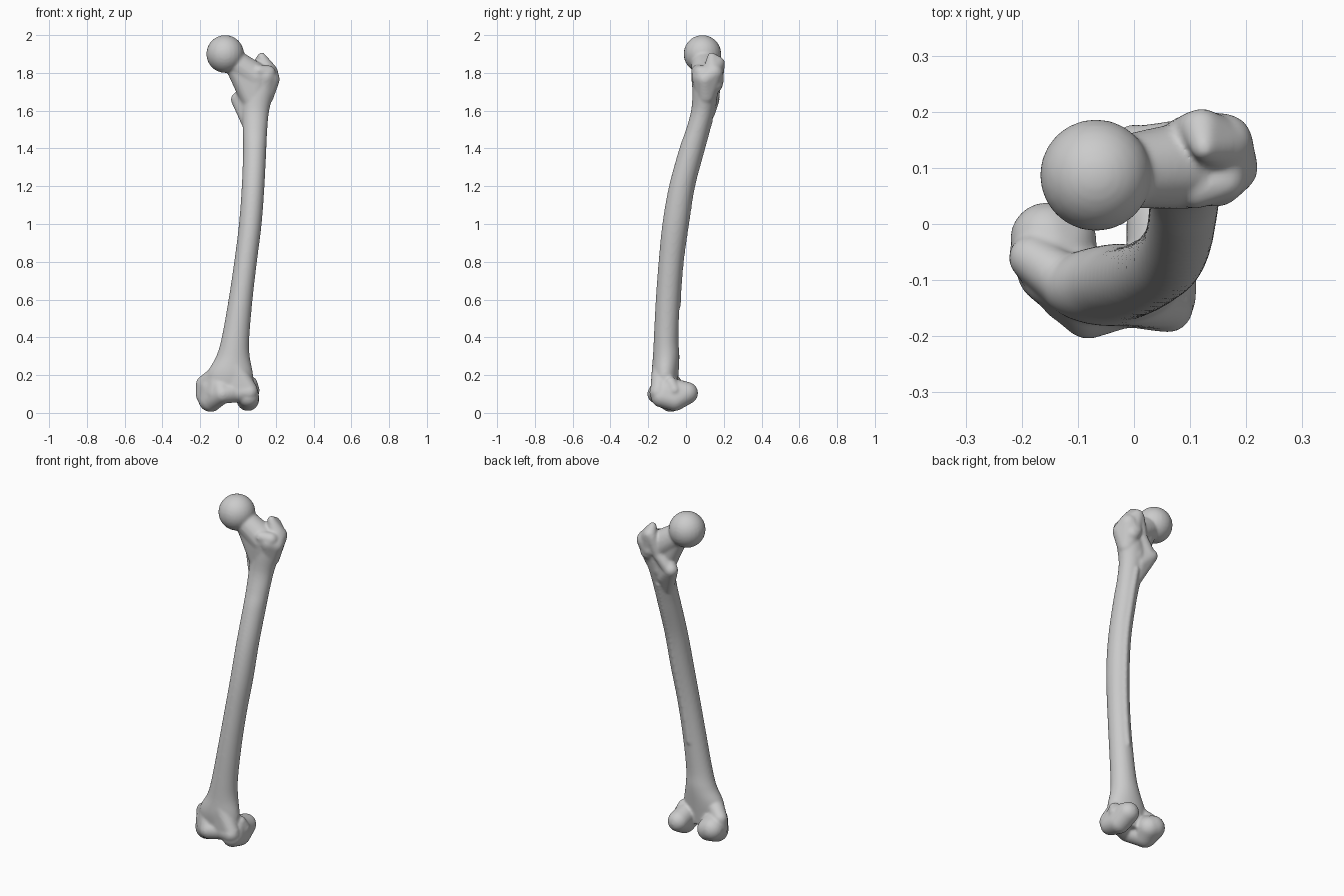
import bpy, bmesh
from math import cos, sin, pi
from mathutils import Matrix, Vector

cube = bpy.data.objects.get("Cube")
if cube:
    bpy.data.objects.remove(cube)

bone_mat = bpy.data.materials.new("bone grey")
bone_mat.use_nodes = True
BONE = (0.6, 0.6, 0.6, 1)
bone_mat.diffuse_color = BONE
bone_mat.node_tree.nodes["Principled BSDF"].inputs["Base Color"].default_value = BONE

parts = []


def finish(name, bm):
    bmesh.ops.recalc_face_normals(bm, faces=bm.faces)
    mesh = bpy.data.meshes.new(name)
    bm.to_mesh(mesh)
    bm.free()
    mesh.materials.append(bone_mat)
    obj = bpy.data.objects.new(name, mesh)
    bpy.context.collection.objects.link(obj)
    parts.append(obj)


def hull(name, *balls):
    """Convex skin stretched over balls given as (x, y, z, radius)."""
    bm = bmesh.new()
    for x, y, z, r in balls:
        bmesh.ops.create_uvsphere(bm, u_segments=24, v_segments=14, radius=r,
                                  matrix=Matrix.Translation((x, y, z)))
    if len(balls) > 1:
        res = bmesh.ops.convex_hull(bm, input=bm.verts)
        inner = {g for g in res["geom_interior"] if isinstance(g, bmesh.types.BMVert)}
        bmesh.ops.delete(bm, geom=list(inner), context="VERTS")
    finish(name, bm)


def chain(name, *balls):
    """Tapered limbs joining each ball to the next."""
    for a, b in zip(balls, balls[1:]):
        hull(name, a, b)


def spline(rows, steps=6):
    """Smooth curve through the rows."""
    rows = [Vector(r) for r in rows]
    out = []
    for i in range(len(rows) - 1):
        p0, p1 = rows[max(i - 1, 0)], rows[i]
        p2, p3 = rows[i + 1], rows[min(i + 2, len(rows) - 1)]
        for k in range(steps):
            t = k / steps
            out.append(p1 + (p2 - p0) * (t / 2)
                       + (p0 * 2 - p1 * 5 + p2 * 4 - p3) * (t * t / 2)
                       + (p1 * 3 - p0 - p2 * 3 + p3) * (t ** 3 / 2))
    return out + [rows[-1]]


# Shaft sections: height, side limits in x, front and back limits in y
sections = spline([
    (0.08, -0.16, 0.08, -0.17, -0.05),
    (0.2, -0.165, 0.08, -0.182, -0.04),
    (0.3, -0.115, 0.062, -0.175, -0.035),
    (0.4, -0.086, 0.06, -0.17, -0.04),
    (0.6, -0.05, 0.077, -0.16, -0.033),
    (0.8, -0.02, 0.1, -0.145, -0.018),
    (1.0, 0.005, 0.125, -0.125, 0.01),
    (1.2, 0.02, 0.14, -0.09, 0.042),
    (1.4, 0.027, 0.15, -0.035, 0.095),
    (1.5, 0.025, 0.155, 0.0, 0.122),
    (1.6, 0.022, 0.165, 0.027, 0.15),
    (1.7, 0.03, 0.19, 0.035, 0.17),
    (1.78, 0.06, 0.2, 0.04, 0.17)])
SIDES = 32
bm = bmesh.new()
rings = []
for z, xl, xr, yf, yb in sections:
    rings.append([bm.verts.new(((xl + xr) / 2 + (xr - xl) / 2 * cos(a),
                                (yf + yb) / 2 + (yb - yf) / 2 * sin(a), z))
                  for a in (2 * pi * i / SIDES for i in range(SIDES))])
for low, high in zip(rings, rings[1:]):
    for i in range(SIDES):
        j = (i + 1) % SIDES
        bm.faces.new((low[i], low[j], high[j], high[i]))
bm.faces.new(rings[0][::-1])
bm.faces.new(rings[-1])
finish("shaft", bm)

# Rough ridge down the back of the shaft
chain("back_ridge", *[((xl + xr) / 2, yb - 0.011, z, 0.018)
                      for z, xl, xr, yf, yb in sections if 0.55 < z < 1.55])

# Ball head and neck
hull("head", (-0.068, 0.087, 1.9, 0.1))
hull("neck", (-0.03, 0.092, 1.867, 0.064), (0.095, 0.105, 1.775, 0.078))
hull("neck_base", (-0.005, 0.095, 1.82, 0.055), (0.085, 0.1, 1.64, 0.062),
     (0.1, 0.1, 1.76, 0.07))

# Greater trochanter: outer mass, upper peak and front shoulder
hull("outer_knob", (0.145, 0.085, 1.78, 0.055), (0.175, 0.1, 1.765, 0.046),
     (0.16, 0.145, 1.8, 0.052), (0.14, 0.105, 1.68, 0.05), (0.13, 0.155, 1.76, 0.045))
hull("knob_peak", (0.12, 0.168, 1.85, 0.038), (0.155, 0.14, 1.81, 0.05),
     (0.125, 0.135, 1.886, 0.022), (0.14, 0.15, 1.74, 0.045))
hull("front_shoulder", (0.11, 0.06, 1.81, 0.033), (0.16, 0.08, 1.8, 0.04),
     (0.13, 0.09, 1.74, 0.05))

# Crest running down to the lesser trochanter
chain("back_crest", (0.11, 0.17, 1.84, 0.033), (0.075, 0.155, 1.74, 0.03),
      (0.01, 0.142, 1.66, 0.034))
hull("lesser_knob", (0.0, 0.14, 1.66, 0.038), (0.06, 0.115, 1.6, 0.043),
     (0.065, 0.11, 1.7, 0.05), (0.06, 0.085, 1.52, 0.035))

# Inner condyle and its side bump
hull("inner_condyle", (-0.155, -0.027, 0.1, 0.066), (-0.13, -0.03, 0.09, 0.064),
     (-0.145, -0.08, 0.07, 0.065), (-0.14, -0.09, 0.13, 0.06))
hull("inner_side_bump", (-0.183, -0.06, 0.155, 0.04), (-0.185, -0.06, 0.09, 0.038),
     (-0.11, -0.11, 0.2, 0.05), (-0.11, -0.12, 0.1, 0.06))
hull("inner_front", (-0.145, -0.08, 0.07, 0.064), (-0.082, -0.155, 0.1, 0.05),
     (-0.1, -0.12, 0.16, 0.05))

# Outer condyle and its side bump
hull("outer_condyle", (0.045, 0.005, 0.105, 0.059), (0.052, -0.06, 0.07, 0.06),
     (0.055, -0.13, 0.085, 0.056), (0.045, -0.09, 0.13, 0.058))
hull("outer_side_bump", (0.083, -0.06, 0.12, 0.032), (0.07, -0.08, 0.16, 0.032),
     (0.05, -0.09, 0.08, 0.05))

# Grooved front surface between the condyles
chain("kneecap_groove", (-0.082, -0.155, 0.1, 0.05), (-0.015, -0.128, 0.11, 0.056),
      (0.06, -0.148, 0.11, 0.046))
hull("front_rise", (-0.015, -0.128, 0.11, 0.056), (0.06, -0.145, 0.12, 0.044),
     (-0.015, -0.13, 0.24, 0.05))

# Fuse all parts into a single smooth skin
bpy.ops.object.select_all(action="DESELECT")
for obj in parts:
    obj.select_set(True)
bone = parts[0]
bpy.context.view_layer.objects.active = bone
bpy.ops.object.join()
bone.name = "thigh_bone"
remesh = bone.modifiers.new("fuse", "REMESH")
remesh.mode = "VOXEL"
remesh.voxel_size = 0.007
remesh.use_smooth_shade = True
soften = bone.modifiers.new("soften", "SMOOTH")
soften.factor = 0.5
soften.iterations = 8
for mod in ("fuse", "soften"):
    bpy.ops.object.modifier_apply(modifier=mod)
bpy.ops.object.shade_smooth()
